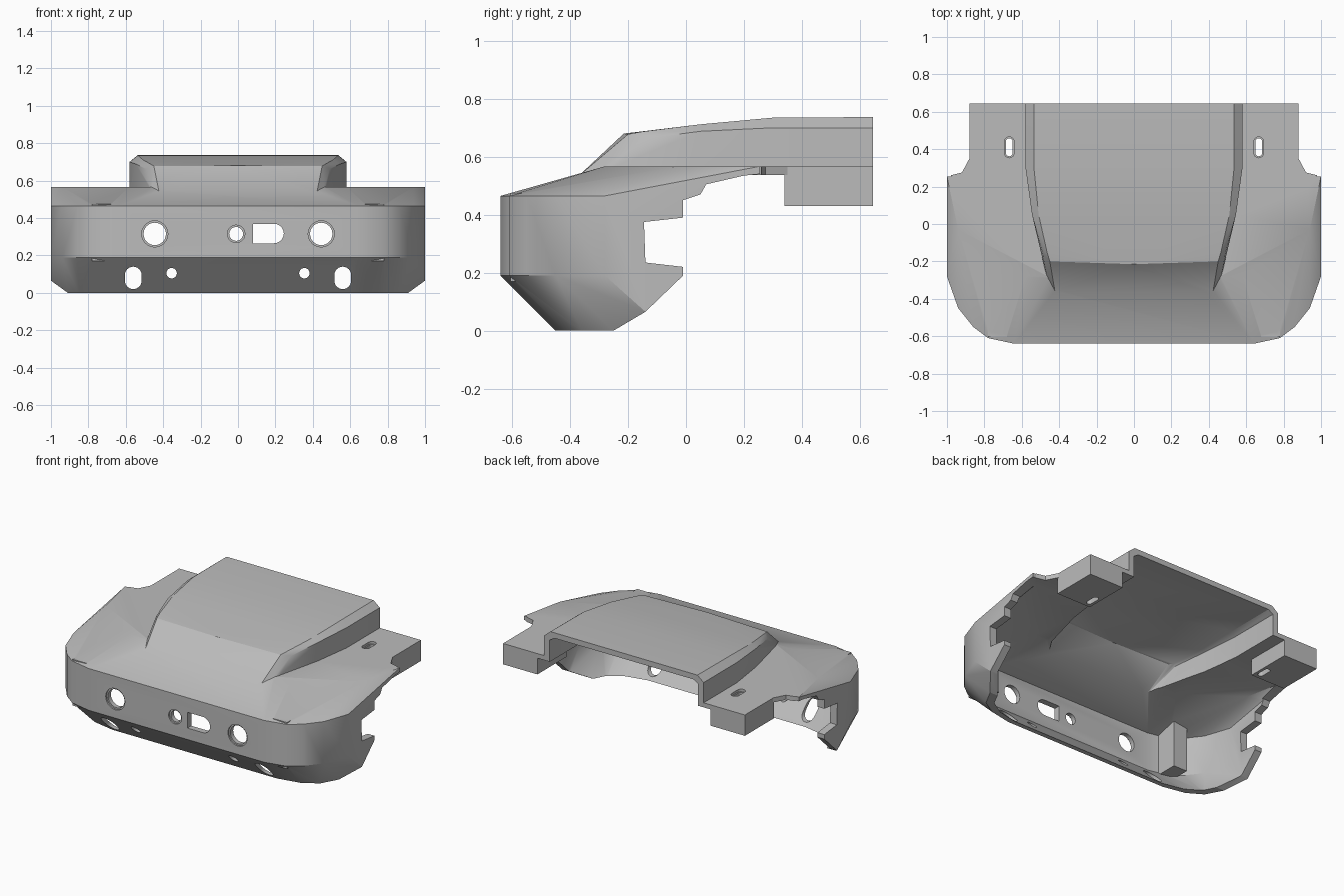
import bpy, bmesh, math
from mathutils import Vector

if "Cube" in bpy.data.objects:
    bpy.data.objects.remove(bpy.data.objects["Cube"])

grey = bpy.data.materials.new("plain grey")
grey.use_nodes = True
grey.diffuse_color = (0.5, 0.5, 0.5, 1)
grey.node_tree.nodes["Principled BSDF"].inputs["Base Color"].default_value = (0.5, 0.5, 0.5, 1)


def finish(name, bm):
    bmesh.ops.recalc_face_normals(bm, faces=bm.faces)
    mesh = bpy.data.meshes.new(name)
    bm.to_mesh(mesh)
    bm.free()
    mesh.materials.append(grey)
    ob = bpy.data.objects.new(name, mesh)
    bpy.context.collection.objects.link(ob)
    return ob


def hull(name, half):
    """Convex solid around half its points and their mirror images."""
    bm = bmesh.new()
    for x, y, z in half:
        for s in ((1, -1) if x else (1,)):
            bm.verts.new((s * x, y, z))
    out = bmesh.ops.convex_hull(bm, input=bm.verts)
    junk = {v for v in out["geom_interior"] + out["geom_unused"] if isinstance(v, bmesh.types.BMVert)}
    bmesh.ops.delete(bm, geom=list(junk), context="VERTS")
    bmesh.ops.dissolve_limit(bm, angle_limit=0.01, verts=bm.verts, edges=bm.edges)
    return finish(name, bm)


def prism(name, pts, depth):
    """Extrude a closed 3D polygon along a vector."""
    bm = bmesh.new()
    face = bm.faces.new([bm.verts.new(p) for p in pts])
    out = bmesh.ops.extrude_face_region(bm, geom=[face])
    moved = [v for v in out["geom"] if isinstance(v, bmesh.types.BMVert)]
    bmesh.ops.translate(bm, verts=moved, vec=Vector(depth))
    if face.is_valid and len(bm.faces) < len(pts) + 2:
        bm.faces.new(face.verts)
    return finish(name, bm)


def box(name, x0, x1, y0, y1, z0, z1):
    return prism(name, [(x0, y0, z0), (x1, y0, z0), (x1, y1, z0), (x0, y1, z0)], (0, 0, z1 - z0))


def capsule(a, b, r, n=12):
    """Outline of a slot running between two 2D centres (same point gives a circle)."""
    ang = math.atan2(b[1] - a[1], b[0] - a[0])
    pts = []
    for c, start in ((b, ang - math.pi / 2), (a, ang + math.pi / 2)):
        steps = n if a == b else n + 1
        for i in range(steps):
            t = start + math.pi * i / n
            pts.append((c[0] + r * math.cos(t), c[1] + r * math.sin(t)))
    return pts


def combine(ob, other, op):
    mod = ob.modifiers.new(op, "BOOLEAN")
    mod.operation, mod.solver, mod.object = op, "EXACT", other
    dep = bpy.context.evaluated_depsgraph_get()
    mesh = bpy.data.meshes.new_from_object(ob.evaluated_get(dep))
    ob.modifiers.clear()
    ob.data = mesh
    bpy.data.objects.remove(other)


def bore(ob, outline, y0, y1):
    combine(ob, prism("bore", [(x, y0, z) for x, z in outline], (0, y1 - y0, 0)), "DIFFERENCE")


# Main bumper body: rounded plan, chamfered underside, sloping top
plan = [(0.64, -0.64), (0.78, -0.61), (0.86, -0.55), (0.94, -0.45), (1, -0.28)]
low = [(0.6, -0.45), (0.75, -0.42), (0.85, -0.36), (0.91, -0.25)]
top = [(0.58, -0.28), (0.94, -0.03), (1, 0.255)]
body = hull("bumper_shell",
            [(x, y, z) for z in (0.19, 0.465) for x, y in plan]
            + [(x, y, 0) for x, y in low] + [(x, y, 0.567) for x, y in top]
            + [(1, -0.14, 0.065), (1, 0.255, 0.19)])
inside = hull("body_hollow",
              [(x * 0.95, y + 0.04, z) for z, in ((0.185,), (0.44,)) for x, y in plan]
              + [(x * 0.95, y + 0.05, -0.02) for x, y in low]
              + [(x * 0.95, y + 0.02, 0.535) for x, y in top]
              + [(0.95, -0.1, 0.04), (0.95, 0.5, 0.1), (0.95, 0.5, 0.535)])
combine(body, inside, "DIFFERENCE")

# Corner gussets inside the shell
for s in (1, -1):
    x0, x1 = sorted((s * 0.68, s * 0.78))
    combine(body, box("gusset", x0, x1, -0.605, -0.44, 0.17, 0.475), "UNION")

# Stepped rear edge of the wings
edge = [(-0.25, -0.2), (-0.25, 0), (-0.14, 0.065), (-0.01, 0.19), (-0.01, 0.22), (-0.14, 0.235),
        (-0.145, 0.375), (-0.01, 0.39), (-0.01, 0.45), (0.05, 0.47), (0.07, 0.505), (0.2, 0.535),
        (0.25, 0.54), (0.9, 0.54), (0.9, -0.2)]
combine(body, prism("wing_cut", [(-1.2, y, z) for y, z in edge], (2.4, 0, 0)), "DIFFERENCE")

# Rear flange plate and its mounting blocks
flange = [(0.93, 0.2), (0.98, 0.26), (0.92, 0.275), (0.88, 0.35), (0.88, 0.645)]
outline = flange + [(-x, y) for x, y in reversed(flange)]
combine(body, prism("flange", [(x, y, 0.537) for x, y in outline], (0, 0, 0.03)), "UNION")
for s in (1, -1):
    x0, x1 = sorted((s * 0.63, s * 0.88))
    combine(body, box("block", x0, x1, 0.34, 0.645, 0.43, 0.56), "UNION")

# Raised hood with its hollow: y, half width, shoulder height, top half width, top height
rows = [(0.645, 0.58, 0.70, 0.535, 0.737), (0.3, 0.58, 0.70, 0.535, 0.735),
        (0.05, 0.545, 0.688, 0.51, 0.712), (-0.15, 0.49, 0.662, 0.465, 0.687)]
hood_pts, hollow_pts = [], []
for y, w, zs, wt, zt in rows:
    yb = 0.8 if y > 0.6 else y
    hood_pts += [(w, y, 0.545), (w, y, zs), (wt, y, zt)]
    hollow_pts += [(w - 0.04, yb, 0.4), (w - 0.04, yb, zs - 0.02), (wt - 0.03, yb, zt - 0.035)]
nose = [(0.45, -0.2, 0.678), (0, -0.215, 0.68), (0.46, -0.31, 0.54), (0.42, -0.375, 0.53)]
hood_pts += nose
hollow_pts += [(max(x - 0.04, 0), y + 0.03, z - 0.03) for x, y, z in nose] + [(0.38, -0.33, 0.4)]
combine(body, hull("hood", hood_pts), "UNION")
combine(body, hull("hood_hollow", hollow_pts), "DIFFERENCE")

# Holes through the front wall
for x, r in ((0.445, 0.06), (-0.445, 0.06), (-0.01, 0.037)):
    bore(body, capsule((x, 0.315), (x, 0.315), r), -0.8, -0.5)
    bore(body, capsule((x, 0.315), (x, 0.315), r + 0.01), -0.8, -0.63)
arch = [(0.08, 0.265)] + [(0.193 + 0.052 * math.sin(t), 0.317 - 0.052 * math.cos(t))
                          for t in (math.pi * i / 10 for i in range(11))] + [(0.08, 0.369)]
bore(body, arch, -0.8, -0.5)

# Holes through the lower chamfer and slots in the rear blocks
for s in (1, -1):
    bore(body, capsule((s * 0.56, 0.065), (s * 0.56, 0.095), 0.045), -0.8, -0.3)
    bore(body, capsule((s * 0.355, 0.105), (s * 0.355, 0.105), 0.028), -0.8, -0.3)
    for r, z in ((0.018, 0.3), (0.026, 0.55)):
        slot = capsule((s * 0.667, 0.38), (s * 0.667, 0.44), r)
        combine(body, prism("slot", [(x, y, z) for x, y in slot], (0, 0, 0.4)), "DIFFERENCE")

bpy.context.view_layer.objects.active = body
body.select_set(True)
bpy.ops.object.shade_smooth_by_angle(angle=math.radians(25))
